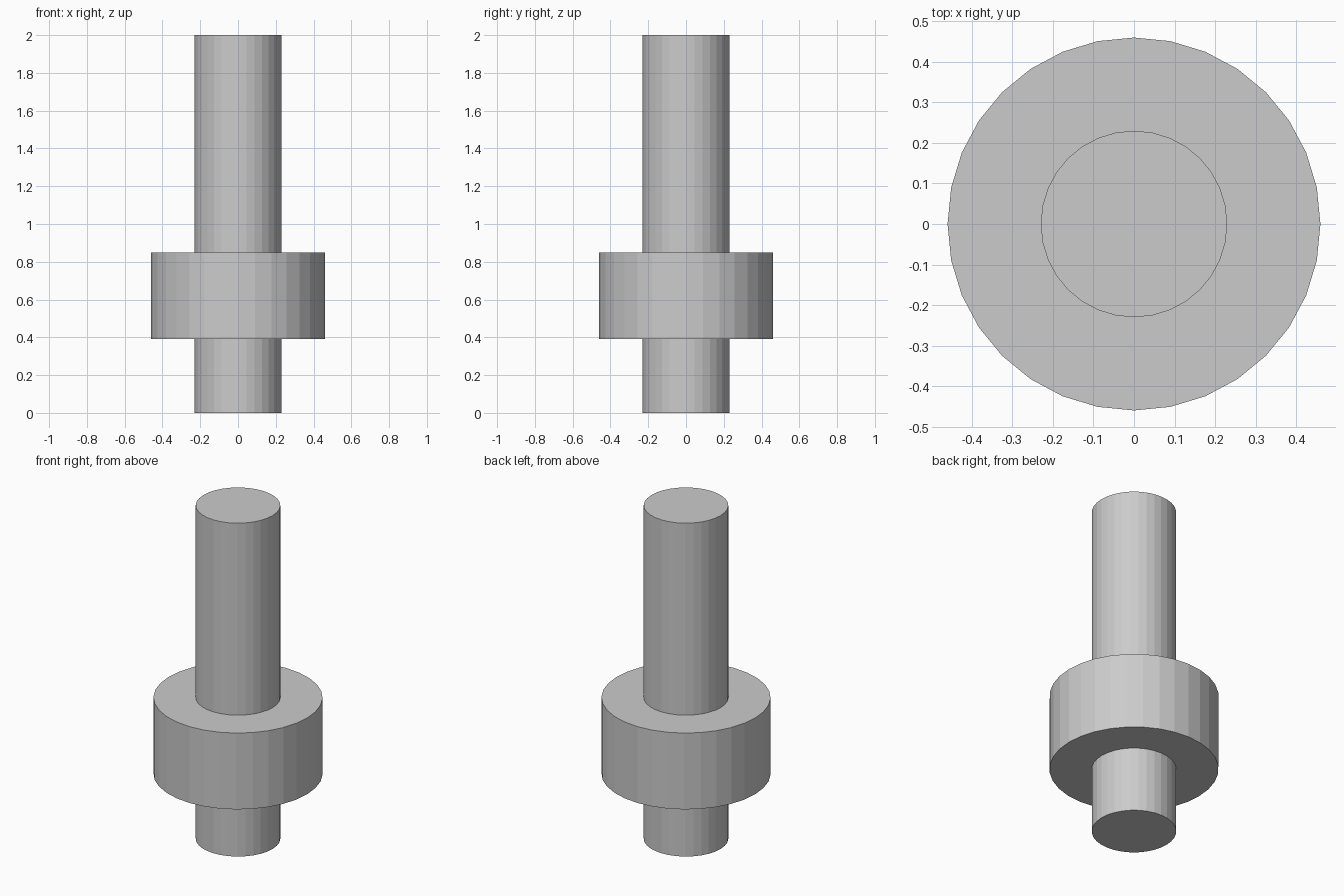
import bpy
import bmesh
from math import cos, sin, tau

if "Cube" in bpy.data.objects:
    bpy.data.objects.remove(bpy.data.objects["Cube"])

SIDES = 32
SHAFT_R, COLLAR_R = 0.23, 0.46

# Half profile (radius, height) of the shaft with its collar, bottom to top
PROFILE = [
    (SHAFT_R, 0.0), (SHAFT_R, 0.39),
    (COLLAR_R, 0.39), (COLLAR_R, 0.848),
    (SHAFT_R, 0.848), (SHAFT_R, 2.0),
]


def lathe(name, profile, sides):
    """Turn a profile around z into a closed, flat-shaded solid."""
    bm = bmesh.new()
    rings = [[bm.verts.new((r * cos(tau * i / sides), r * sin(tau * i / sides), z))
              for i in range(sides)] for r, z in profile]
    for low, high in zip(rings, rings[1:]):
        for i in range(sides):
            j = (i + 1) % sides
            bm.faces.new((low[i], low[j], high[j], high[i]))
    # End caps
    bm.faces.new(rings[0][::-1])
    bm.faces.new(rings[-1])
    mesh = bpy.data.meshes.new(name)
    bm.to_mesh(mesh)
    bm.free()
    obj = bpy.data.objects.new(name, mesh)
    bpy.context.collection.objects.link(obj)
    return obj


lathe("collared_shaft", PROFILE, SIDES)
